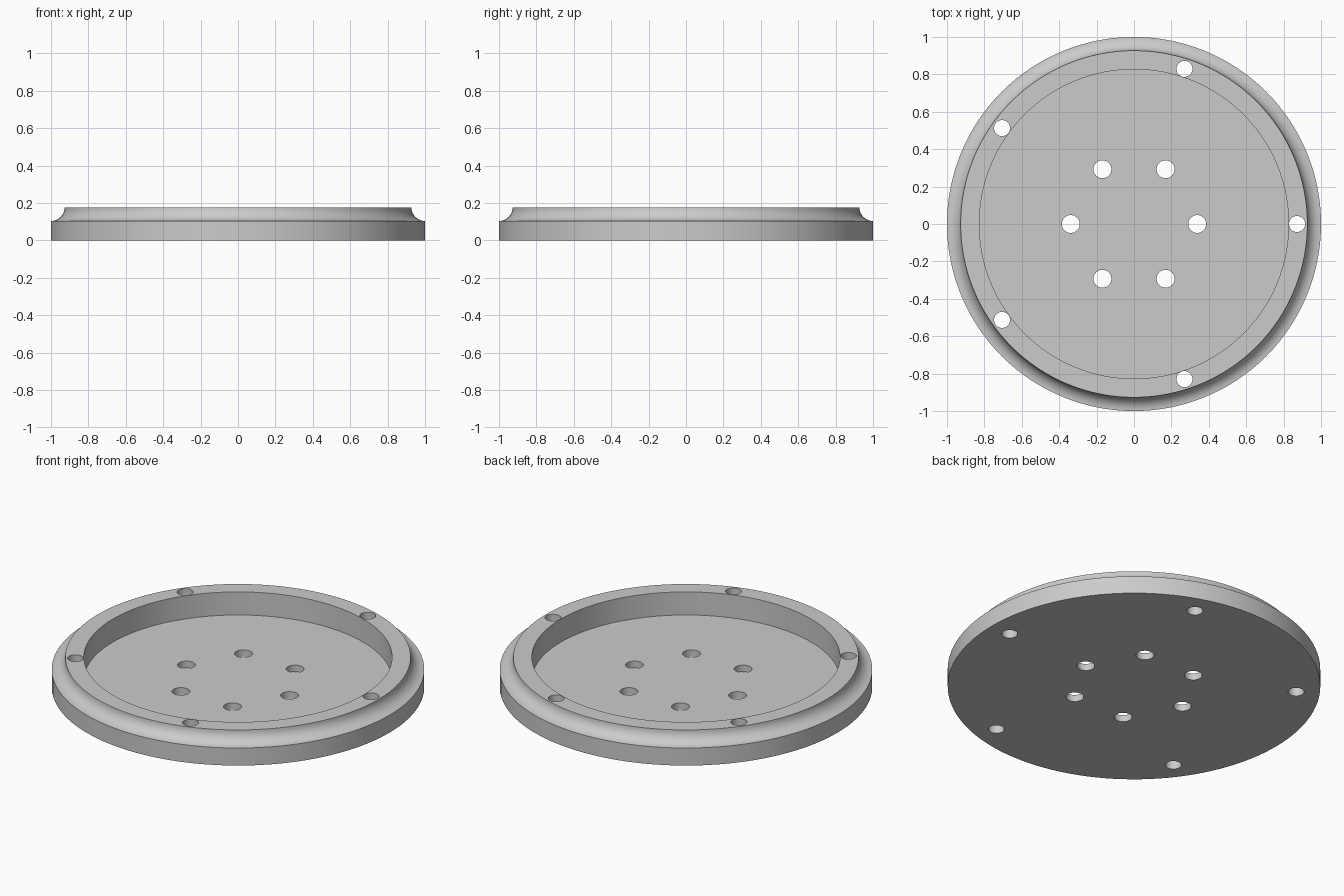
import bpy, bmesh
from math import cos, sin, pi, radians
from mathutils import Matrix, Vector

cube = bpy.data.objects.get("Cube")
if cube:
    bpy.data.objects.remove(cube, do_unlink=True)

HEIGHT, LEDGE, FLOOR = 0.177, 0.104, 0.04
OUTER, INNER = 1.0, 0.827
COVE = HEIGHT - LEDGE
SIDES, COVE_STEPS = 128, 10

grey = bpy.data.materials.new("plain grey")
grey.use_nodes = True
colour = (0.6, 0.6, 0.6, 1)
grey.diffuse_color = colour
grey.node_tree.nodes["Principled BSDF"].inputs["Base Color"].default_value = colour


def add_object(name, bm):
    bmesh.ops.recalc_face_normals(bm, faces=bm.faces)
    mesh = bpy.data.meshes.new(name)
    bm.to_mesh(mesh)
    bm.free()
    mesh.materials.append(grey)
    obj = bpy.data.objects.new(name, mesh)
    bpy.context.collection.objects.link(obj)
    return obj


# Flange body: outer wall, concave cove, flat rim and recess wall, revolved
profile = [(OUTER, 0)]
for i in range(COVE_STEPS + 1):
    a = pi / 2 * (1 + i / COVE_STEPS)
    profile.append((OUTER + COVE * cos(a), HEIGHT - COVE * sin(a)))
profile += [(INNER, HEIGHT), (INNER, FLOOR)]

bm = bmesh.new()
rings = []
for r, z in profile:
    rings.append([bm.verts.new((r * cos(2 * pi * k / SIDES), r * sin(2 * pi * k / SIDES), z))
                  for k in range(SIDES)])
for low, high in zip(rings, rings[1:]):
    for k in range(SIDES):
        n = (k + 1) % SIDES
        bm.faces.new((low[k], low[n], high[n], high[k]))
bm.faces.new(rings[0])      # underside
bm.faces.new(rings[-1])     # recess floor
flange = add_object("flange_plate", bm)

# Bolt hole cutters: five in the rim, six in the floor
bm = bmesh.new()
for count, circle, radius in ((5, 0.872, 0.043), (6, 0.338, 0.048)):
    for k in range(count):
        a = 2 * pi * k / count
        spot = Vector((circle * cos(a), circle * sin(a), HEIGHT / 2))
        bmesh.ops.create_cone(bm, cap_ends=True, segments=32, radius1=radius,
                              radius2=radius, depth=0.5,
                              matrix=Matrix.Translation(spot))
cutter = add_object("bolt_hole_cutter", bm)
cutter.hide_render = True

cut = flange.modifiers.new("bolt_holes", "BOOLEAN")
cut.operation = "DIFFERENCE"
cut.solver = "EXACT"
cut.object = cutter

bpy.ops.object.select_all(action="DESELECT")
flange.select_set(True)
bpy.context.view_layer.objects.active = flange
bpy.ops.object.modifier_apply(modifier=cut.name)
bpy.data.objects.remove(cutter, do_unlink=True)
bpy.ops.object.shade_smooth_by_angle(angle=radians(30))
